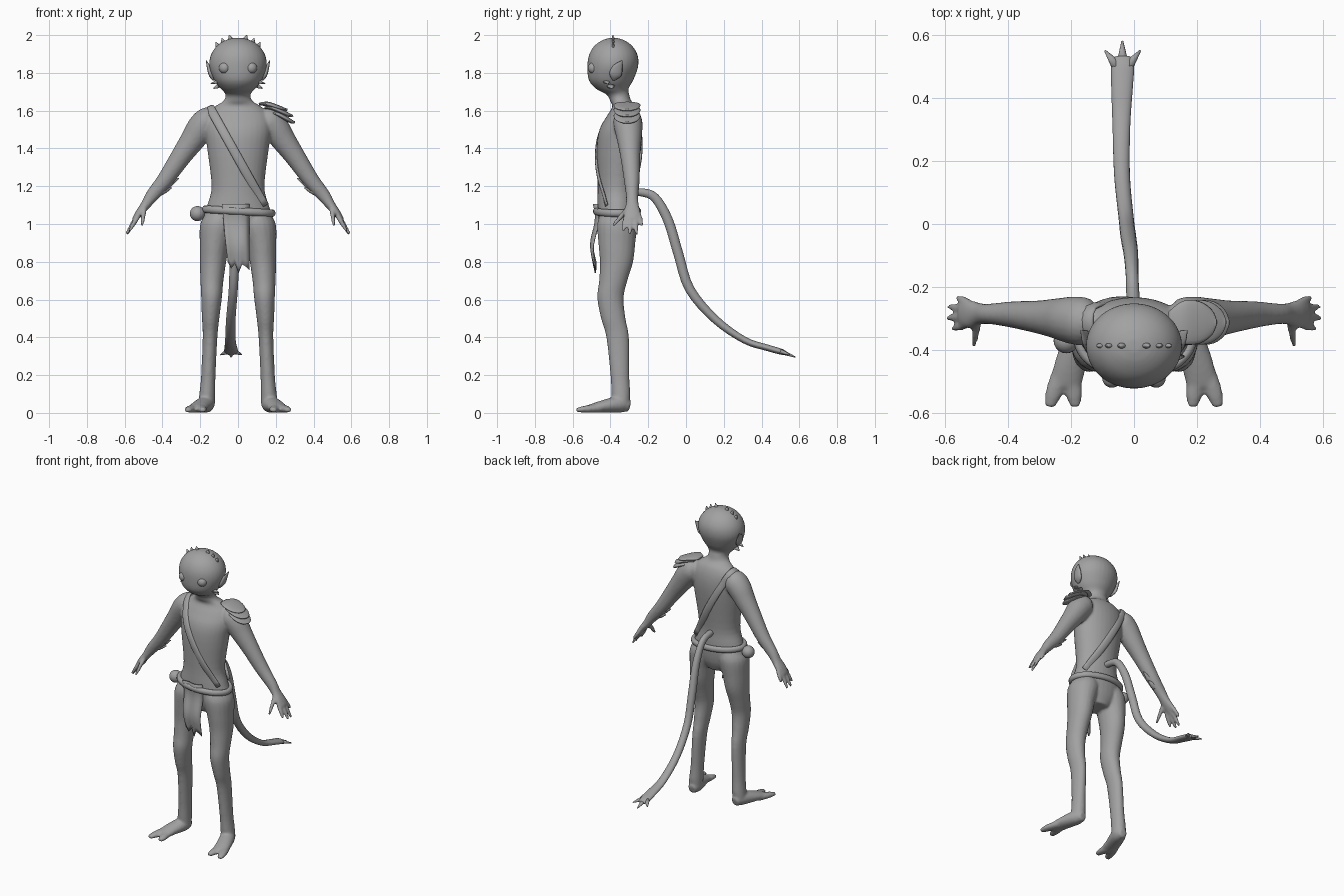
import bpy, bmesh, math
from mathutils import Vector
from mathutils.bvhtree import BVHTree

grey = bpy.data.materials.new("plain grey")
grey.diffuse_color = (0.36, 0.36, 0.36, 1)
X, Y, Z = Vector((1, 0, 0)), Vector((0, 1, 0)), Vector((0, 0, 1))


def catmull(p, steps):
    """Smooth rows of numbers through the given rows."""
    out = []
    for i in range(len(p) - 1):
        a, b, c, d = p[max(i - 1, 0)], p[i], p[i + 1], p[min(i + 2, len(p) - 1)]
        for k in range(steps):
            t = k / steps
            out.append([0.5 * (2 * q + (r - o) * t + (2 * o - 5 * q + 4 * r - s) * t * t
                               + (3 * q - o - 3 * r + s) * t ** 3)
                        for o, q, r, s in zip(a, b, c, d)])
    return out + [list(p[-1])]


def tube(bm, rows, hint=X, axis=None, s=1, sides=20, steps=4, closed=False):
    """Loft ellipses: row = x, y, z, radius along hint, radius across it."""
    rows = catmull(rows, steps) if steps > 1 else rows
    n = len(rows)
    P = [Vector((r[0] * s, r[1], r[2])) for r in rows]
    rings = []
    for i, r in enumerate(rows):
        if closed:
            t = P[(i + 1) % n] - P[i - 1]
        else:
            t = P[min(i + 1, n - 1)] - P[max(i - 1, 0)]
        t = (axis or t).normalized()
        u = (hint - t * hint.dot(t)).normalized()
        v = t.cross(u)
        ring = []
        for k in range(sides):
            w = math.tau * k / sides
            ring.append(bm.verts.new(P[i] + u * math.cos(w) * max(r[3], .0015)
                                     + v * math.sin(w) * max(r[4], .0015)))
        rings.append(ring)
    for i in range(n if closed else n - 1):
        a, b = rings[i], rings[(i + 1) % n]
        for k in range(sides):
            j = (k + 1) % sides
            bm.faces.new((a[k], a[j], b[j], b[k]))
    if not closed:
        bm.faces.new(rings[0][::-1])
        bm.faces.new(rings[-1])


def ball(bm, c, r):
    g = bmesh.ops.create_uvsphere(bm, u_segments=20, v_segments=12, radius=r)
    bmesh.ops.translate(bm, verts=g["verts"], vec=c)


def finish(name, bm):
    bmesh.ops.recalc_face_normals(bm, faces=bm.faces[:])
    me = bpy.data.meshes.new(name)
    bm.to_mesh(me)
    bm.free()
    me.materials.append(grey)
    me.polygons.foreach_set("use_smooth", [True] * len(me.polygons))
    ob = bpy.data.objects.new(name, me)
    bpy.context.collection.objects.link(ob)
    return ob


# Body: torso, neck and head in one column
bm = bmesh.new()
tube(bm, [(0, -.365, .90, .08, .07), (0, -.365, .96, .15, .095), (0, -.365, 1.03, .182, .105),
          (0, -.365, 1.1, .163, .105), (0, -.365, 1.2, .14, .103), (0, -.355, 1.4, .163, .117),
          (0, -.345, 1.5, .175, .113), (0, -.33, 1.57, .165, .09), (0, -.325, 1.62, .125, .065),
          (0, -.345, 1.65, .078, .056), (0, -.36, 1.685, .066, .06), (0, -.39, 1.715, .09, .085),
          (0, -.397, 1.76, .125, .117), (0, -.388, 1.83, .151, .134), (0, -.385, 1.89, .146, .13),
          (0, -.385, 1.94, .115, .103), (0, -.385, 1.972, .068, .06), (0, -.385, 1.985, .02, .02)],
     axis=Z, sides=32)
for s in (1, -1):
    # Arm
    tube(bm, [(.12, -.315, 1.56, .05, .05), (.155, -.31, 1.55, .075, .072), (.195, -.305, 1.51, .075, .075),
              (.24, -.3, 1.445, .065, .066), (.30, -.295, 1.36, .053, .055), (.385, -.287, 1.235, .042, .044),
              (.455, -.285, 1.15, .033, .035), (.49, -.285, 1.10, .035, .026), (.525, -.285, 1.055, .046, .02),
              (.55, -.285, 1.02, .035, .014)], hint=Y, s=s)
    # Fingers and thumb
    for base, tip in (((.525, -.25, 1.05), (.562, -.232, .99)), ((.54, -.27, 1.03), (.588, -.262, .945)),
                      ((.54, -.295, 1.03), (.592, -.297, .945)), ((.53, -.318, 1.04), (.575, -.332, .962)),
                      ((.495, -.30, 1.09), (.508, -.388, .99))):
        mid = [(p + q) / 2 for p, q in zip(base, tip)]
        tube(bm, [(*base, .014, .014), (*mid, .0135, .0125), (*tip, .008, .008)], hint=Y, s=s, sides=10)
    # Leg
    tube(bm, [(.095, -.365, 1.06, .07, .085), (.105, -.365, 1.0, .095, .105), (.123, -.366, .9, .08, .098),
              (.132, -.368, .8, .07, .088), (.138, -.385, .7, .061, .075), (.14, -.4, .61, .055, .07),
              (.145, -.385, .5, .046, .065), (.148, -.362, .4, .039, .06), (.157, -.35, .2, .038, .05),
              (.163, -.345, .1, .042, .05), (.167, -.345, .04, .045, .045)], axis=Z, s=s)
    # Foot with two toes
    tube(bm, [(.163, -.297, .035, .025, .028), (.17, -.35, .045, .046, .044), (.20, -.44, .034, .05, .033),
              (.217, -.515, .022, .05, .02)], s=s)
    tube(bm, [(.205, -.46, .025, .03, .024), (.192, -.53, .02, .028, .019), (.186, -.58, .015, .016, .011)], s=s)
    tube(bm, [(.225, -.46, .025, .03, .024), (.252, -.53, .02, .028, .019), (.268, -.58, .015, .016, .011)], s=s)
body = finish("body", bm)
mod = body.modifiers.new("fuse", "REMESH")
mod.mode, mod.voxel_size, mod.use_smooth_shade = "VOXEL", .008, True
mod = body.modifiers.new("soften", "SMOOTH")
mod.factor, mod.iterations = .5, 4

# Eyes
bm = bmesh.new()
for s in (1, -1):
    ball(bm, (s * .07, -.488, 1.826), .031)
    ball(bm, (s * .101, -.455, 1.878), .019)
finish("eyes", bm)

# Head spikes, ears and jaw frills
bm = bmesh.new()
for s in (1, -1):
    for base, tip, a, b in (((.035, -.385, 1.965), (.047, -.387, 2.0), .022, .014),
                            ((.075, -.385, 1.95), (.085, -.387, 1.985), .02, .012),
                            ((.1, -.385, 1.93), (.118, -.387, 1.962), .022, .012)):
        tube(bm, [(*base, a, b), (*tip, .002, .002)], s=s, steps=1, sides=10)
    for dy, dz in ((0, 0), (.022, -.025)):
        tube(bm, [(.105, -.42 + dy, 1.755 + dz, .022, .012), (.145 + dz * .6, -.415 + dy, 1.742 + dz, .002, .002)],
             hint=Y, s=s, steps=1, sides=10)
finish("head_spikes", bm)
bm = bmesh.new()
for s in (1, -1):
    tube(bm, [(.125, -.385, 1.765, .008, .01), (.143, -.375, 1.79, .032, .012), (.155, -.36, 1.83, .026, .01),
              (.168, -.338, 1.865, .002, .002)], hint=Y, s=s, sides=12)
finish("ears", bm)

# Forearm fins
bm = bmesh.new()
for s in (1, -1):
    for base, tip in (((.385, -.287, 1.205), (.312, -.283, 1.243)), ((.41, -.287, 1.175), (.35, -.28, 1.192))):
        mid = [p * .55 + q * .45 for p, q in zip(base, tip)]
        tube(bm, [(*base, .022, .024), (*mid, .016, .017), (*tip, .002, .002)], hint=Y, s=s, sides=12)
finish("forearm_fins", bm)

# Tail with a three-pointed tip
bm = bmesh.new()
tube(bm, [(0, -.30, 1.165, .02, .018), (-.003, -.24, 1.168, .021, .021), (-.006, -.165, 1.14, .02, .024),
          (-.01, -.095, 1.02, .023, .026), (-.018, -.04, .84, .025, .026), (-.025, .02, .655, .024, .025),
          (-.038, .155, .495, .025, .022), (-.04, .31, .385, .028, .018), (-.038, .43, .345, .034, .017),
          (-.036, .50, .325, .036, .016), (-.036, .53, .315, .025, .01)])
for base, tip in (((-.053, .50, .325), (-.092, .55, .308)), ((-.036, .51, .322), (-.037, .58, .295)),
                  ((-.02, .50, .325), (.02, .55, .308))):
    tube(bm, [(*base, .019, .014), (*tip, .003, .003)], steps=1, sides=10)
finish("tail", bm)

# Belt and shoulder strap wrap the body surface
bpy.context.view_layer.update()
bvh = BVHTree.FromObject(body, bpy.context.evaluated_depsgraph_get())


def wrap(name, c, e1, e2, reach, a, b, out, floor=None):
    rows = []
    for k in range(96):
        w = math.tau * k / 96 - math.pi
        d = e1 * math.cos(w) + e2 * math.sin(w)
        hit = bvh.ray_cast(c + d * reach, -d)[0]
        if hit and (floor is None or hit.z > floor):
            rows.append((*(hit + d * out), a, b))
    bm = bmesh.new()
    tube(bm, rows, hint=e1.cross(e2), steps=1, sides=10, closed=floor is None)
    finish(name, bm)


wrap("belt", Vector((0, -.365, 1.068)), Vector((1, 0, -.06)).normalized(), Y, .3, .02, .016, .006)
wrap("strap", Vector((.005, -.345, 1.34)), Vector((-.29, 0, .52)).normalized(), Y, .45, .024, .008, .003, 1.075)

# Pouch
bm = bmesh.new()
ball(bm, (-.215, -.37, 1.055), .04)
finish("pouch", bm)

# Shoulder guard: three overlapping plates
bm = bmesh.new()
for x, z, tip, tz in ((.11, 1.635, .262, 1.606), (.14, 1.615, .292, 1.574), (.165, 1.585, .302, 1.54)):
    L, H = tip - x, tz - z
    tube(bm, [(x, -.312, z, .035, .006), (x + L * .3, -.312, z + H * .15 + .004, .068, .013),
              (x + L * .65, -.312, z + H * .6, .066, .013), (x + L * .9, -.312, z + H, .04, .009),
              (tip, -.312, tz, .008, .004)], hint=Y, sides=20)
finish("shoulder_guard", bm)

# Loincloth with a fold and a ragged hem
bm = bmesh.new()
hem = (.80, .765, .79, .74, .785, .775, .755)
grid = []
for i, h in enumerate(hem):
    u = i / 6
    col = []
    for j in range(11):
        v = j / 10
        x = -.085 + .145 * u + .03 * v * (1 - u)
        y = -.492 + .012 * math.sin(v * 7) + .014 * abs(u - .5) * 2 * (1 - v) - .006 * math.cos(u * 9)
        col.append(bm.verts.new((x, y, 1.105 + (h - 1.105) * v)))
    grid.append(col)
for i in range(6):
    for j in range(10):
        bm.faces.new((grid[i][j], grid[i + 1][j], grid[i + 1][j + 1], grid[i][j + 1]))
cloth = finish("loincloth", bm)
mod = cloth.modifiers.new("thickness", "SOLIDIFY")
mod.thickness = .006
